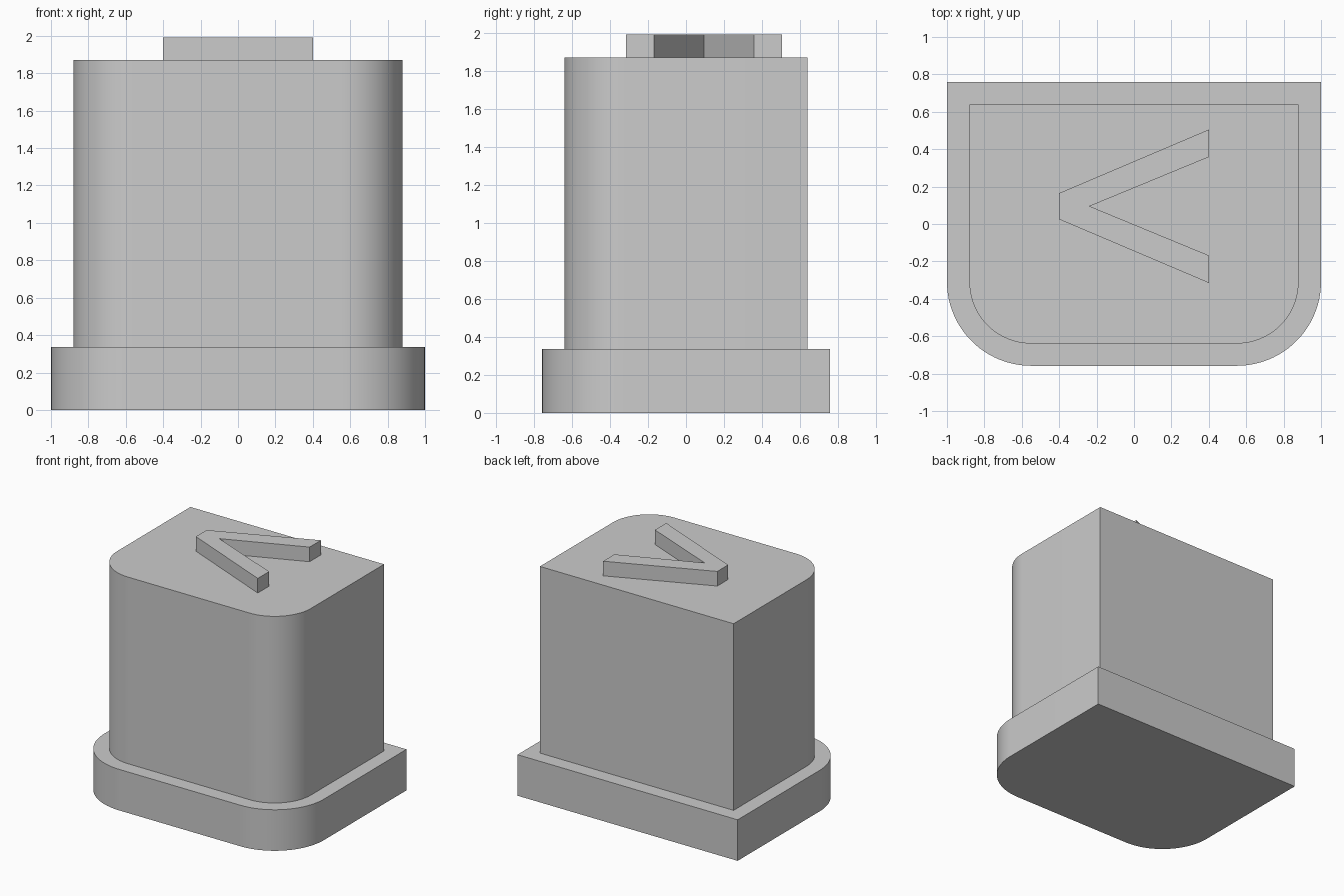
import bpy
import bmesh
from math import cos, sin, pi, radians

default = bpy.data.objects.get("Cube")
if default:
    bpy.data.objects.remove(default, do_unlink=True)

# Single plain grey material
grey = bpy.data.materials.new("light grey")
grey.use_nodes = True
colour = (0.6, 0.6, 0.6, 1)
grey.diffuse_color = colour
grey.node_tree.nodes["Principled BSDF"].inputs["Base Color"].default_value = colour


def extrude_outline(name, outline, bottom, top):
    """Solid prism from a counter-clockwise outline."""
    bm = bmesh.new()
    face = bm.faces.new([bm.verts.new((x, y, bottom)) for x, y in outline])
    result = bmesh.ops.extrude_face_region(bm, geom=[face], use_keep_orig=True)
    upper = [v for v in result["geom"] if isinstance(v, bmesh.types.BMVert)]
    bmesh.ops.translate(bm, vec=(0, 0, top - bottom), verts=upper)
    bmesh.ops.recalc_face_normals(bm, faces=bm.faces)
    mesh = bpy.data.meshes.new(name)
    bm.to_mesh(mesh)
    bm.free()
    mesh.materials.append(grey)
    obj = bpy.data.objects.new(name, mesh)
    bpy.context.collection.objects.link(obj)
    bpy.ops.object.select_all(action="DESELECT")
    obj.select_set(True)
    bpy.context.view_layer.objects.active = obj
    bpy.ops.object.shade_smooth_by_angle(angle=radians(30))
    return obj


def rounded_front(half_x, half_y, radius, steps=24):
    """Rectangle with square back corners and rounded front corners."""
    points = [(half_x, half_y), (-half_x, half_y)]
    for side, start in ((-1, pi), (1, 1.5 * pi)):
        cx, cy = side * (half_x - radius), radius - half_y
        for i in range(steps + 1):
            a = start + i / steps * pi / 2
            points.append((cx + radius * cos(a), cy + radius * sin(a)))
    return points


# Base flange and tall body share the same corner centres
extrude_outline("base_flange", rounded_front(1, 0.758, 0.45), 0, 0.337)
extrude_outline("body", rounded_front(0.88, 0.639, 0.33), 0.337, 1.87)

# Raised chevron on the top, mirrored about its own centre line
mid = 0.095
arm = [(-0.4, 0.07), (0.4, 0.41), (0.4, 0.263)]
upper_arm = [(x, mid + d) for x, d in arm]
lower_arm = [(x, mid - d) for x, d in reversed(arm)]
chevron = upper_arm + [(-0.237, mid)] + lower_arm
extrude_outline("top_chevron", chevron[::-1], 1.87, 1.99)
